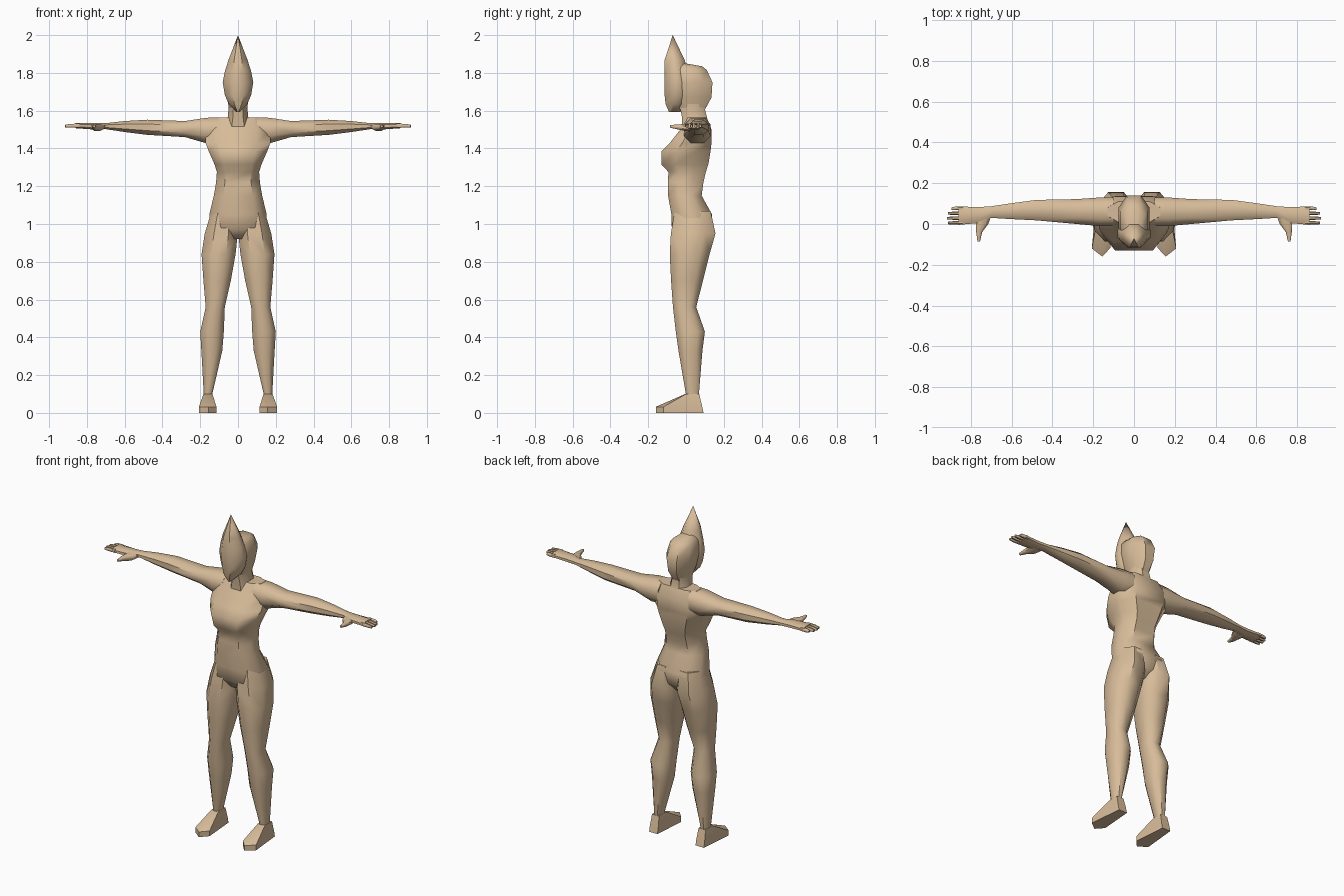
import bpy, bmesh, math

skin = bpy.data.materials.new("tan")
skin.diffuse_color = (0.68, 0.50, 0.32, 1)


def octagon(a0, a1, b0, b1, ca=0.25, cb=0.28):
    """Chamfered box section spanning a0..a1 by b0..b1."""
    p, q = (a1 - a0) * ca, (b1 - b0) * cb
    return [(a0 + p, b0), (a1 - p, b0), (a1, b0 + q), (a1, b1 - q),
            (a1 - p, b1), (a0 + p, b1), (a0, b1 - q), (a0, b0 + q)]


def loft(name, rings, mirror=False, angle=48):
    """Skin a list of equal point rings, closing both ends."""
    bm = bmesh.new()
    rows = [[bm.verts.new(p) for p in r] for r in rings]
    n = len(rows[0])
    for lo, hi in zip(rows, rows[1:]):
        for i in range(n):
            j = (i + 1) % n
            bm.faces.new((lo[i], lo[j], hi[j], hi[i]))
    bm.faces.new(rows[0][::-1])
    bm.faces.new(rows[-1])
    bmesh.ops.remove_doubles(bm, verts=bm.verts, dist=0.0004)
    bmesh.ops.recalc_face_normals(bm, faces=bm.faces)
    me = bpy.data.meshes.new(name)
    bm.to_mesh(me)
    bm.free()
    me.materials.append(skin)
    ob = bpy.data.objects.new(name, me)
    bpy.context.collection.objects.link(ob)
    bpy.ops.object.select_all(action='DESELECT')
    ob.select_set(True)
    bpy.context.view_layer.objects.active = ob
    bpy.ops.object.shade_smooth_by_angle(angle=math.radians(angle))
    if mirror:
        ob.modifiers.new("mirror", 'MIRROR')
    return ob


def level(z, x0, x1, y0, y1, ca=0.25, cb=0.28):
    return [(x, y, z) for x, y in octagon(x0, x1, y0, y1, ca, cb)]


def across(x, y0, y1, z0, z1):
    return [(x, y, z) for y, z in octagon(y0, y1, z0, z1)]


# torso: height, half width, front, back
loft("torso", [level(z, -w, w, f, b, 0.2, 0.3) for z, w, f, b in [
    (0.92, 0.05, -0.04, 0.09), (0.97, 0.15, -0.075, 0.13),
    (1.05, 0.152, -0.077, 0.138), (1.15, 0.128, -0.095, 0.083),
    (1.22, 0.116, -0.096, 0.092), (1.275, 0.112, -0.093, 0.105),
    (1.315, 0.124, -0.13, 0.118), (1.385, 0.155, -0.13, 0.13),
    (1.43, 0.172, -0.085, 0.135), (1.50, 0.17, -0.03, 0.135),
    (1.565, 0.13, 0.01, 0.11)]])

# neck
loft("neck", [level(z, -w, w, f, b) for z, w, f, b in [
    (1.50, 0.07, -0.02, 0.13), (1.56, 0.055, -0.02, 0.112),
    (1.61, 0.05, -0.03, 0.1), (1.68, 0.055, -0.03, 0.12)]])

# skull behind the face
loft("skull", [level(z, -w, w, f, b, 0.27, 0.27) for z, w, f, b in [
    (1.605, 0.045, -0.03, 0.1), (1.67, 0.06, -0.07, 0.135),
    (1.75, 0.076, -0.08, 0.14), (1.815, 0.066, -0.08, 0.11),
    (1.835, 0.05, -0.07, 0.085), (1.85, 0.03, -0.06, 0.0)]])

# pointed leaf-shaped face
loft("pointed_face", [level(z, -w, w, f, b, 0.3, 0.35) for z, w, f, b in [
    (1.592, 0.008, -0.09, -0.03), (1.635, 0.048, -0.108, 0.0),
    (1.68, 0.069, -0.113, 0.02), (1.75, 0.081, -0.115, 0.02),
    (1.81, 0.069, -0.115, 0.01), (1.87, 0.05, -0.113, -0.008),
    (2.0, 0.0, -0.07, -0.07)]])

# legs: height, inner x, outer x, front, back
loft("leg", [level(z, i, o, f, b, 0.28, 0.25) for z, i, o, f, b in [
    (1.07, 0.015, 0.14, -0.06, 0.13), (0.95, 0.001, 0.176, -0.08, 0.156),
    (0.84, 0.013, 0.193, -0.086, 0.125), (0.70, 0.038, 0.183, -0.079, 0.09),
    (0.56, 0.07, 0.171, -0.069, 0.054), (0.43, 0.075, 0.2, -0.054, 0.1),
    (0.33, 0.083, 0.194, -0.04, 0.087), (0.095, 0.137, 0.181, 0.0, 0.068)]],
    mirror=True)

# feet: sole, toe top and ankle outlines
sole = [(0.13, 0.093), (0.187, 0.093), (0.207, -0.12), (0.155, -0.16), (0.114, -0.115)]
ankle = [(0.135, 0.07), (0.183, 0.07), (0.183, 0.0), (0.159, -0.004), (0.135, 0.0)]
loft("foot", [[(x, y, 0) for x, y in sole],
              [(x, min(y, 0.086), 0.032) for x, y in sole],
              [(x, y, 0.1) for x, y in ankle]], mirror=True, angle=35)

# arms and palms: x, front, back, bottom, top
loft("arm", [across(*r) for r in [
    (0.10, -0.01, 0.13, 1.43, 1.565), (0.17, -0.01, 0.13, 1.428, 1.562),
    (0.28, 0.0, 0.122, 1.46, 1.545), (0.48, 0.018, 0.118, 1.472, 1.552),
    (0.60, 0.024, 0.102, 1.487, 1.545), (0.70, 0.03, 0.087, 1.502, 1.534),
    (0.76, 0.005, 0.083, 1.5, 1.536), (0.86, -0.004, 0.086, 1.507, 1.534)]],
    mirror=True)

# four fingers
for k, tip in enumerate((0.912, 0.917, 0.912, 0.895)):
    y = -0.003 + k * 0.0235
    loft("finger_%d" % (k + 1), [across(*r) for r in [
        (0.84, y, y + 0.018, 1.51, 1.532),
        (0.885, y, y + 0.017, 1.51, 1.53),
        (tip, y + 0.002, y + 0.014, 1.512, 1.525)]], mirror=True)

# thumb
loft("thumb", [[(x, y, z) for x, z in octagon(x0, x1, z0, z1)]
               for y, x0, x1, z0, z1 in [
    (0.04, 0.70, 0.78, 1.5, 1.53), (0.0, 0.715, 0.775, 1.492, 1.53),
    (-0.04, 0.745, 0.774, 1.5, 1.527), (-0.085, 0.755, 0.768, 1.51, 1.524)]],
    mirror=True)
